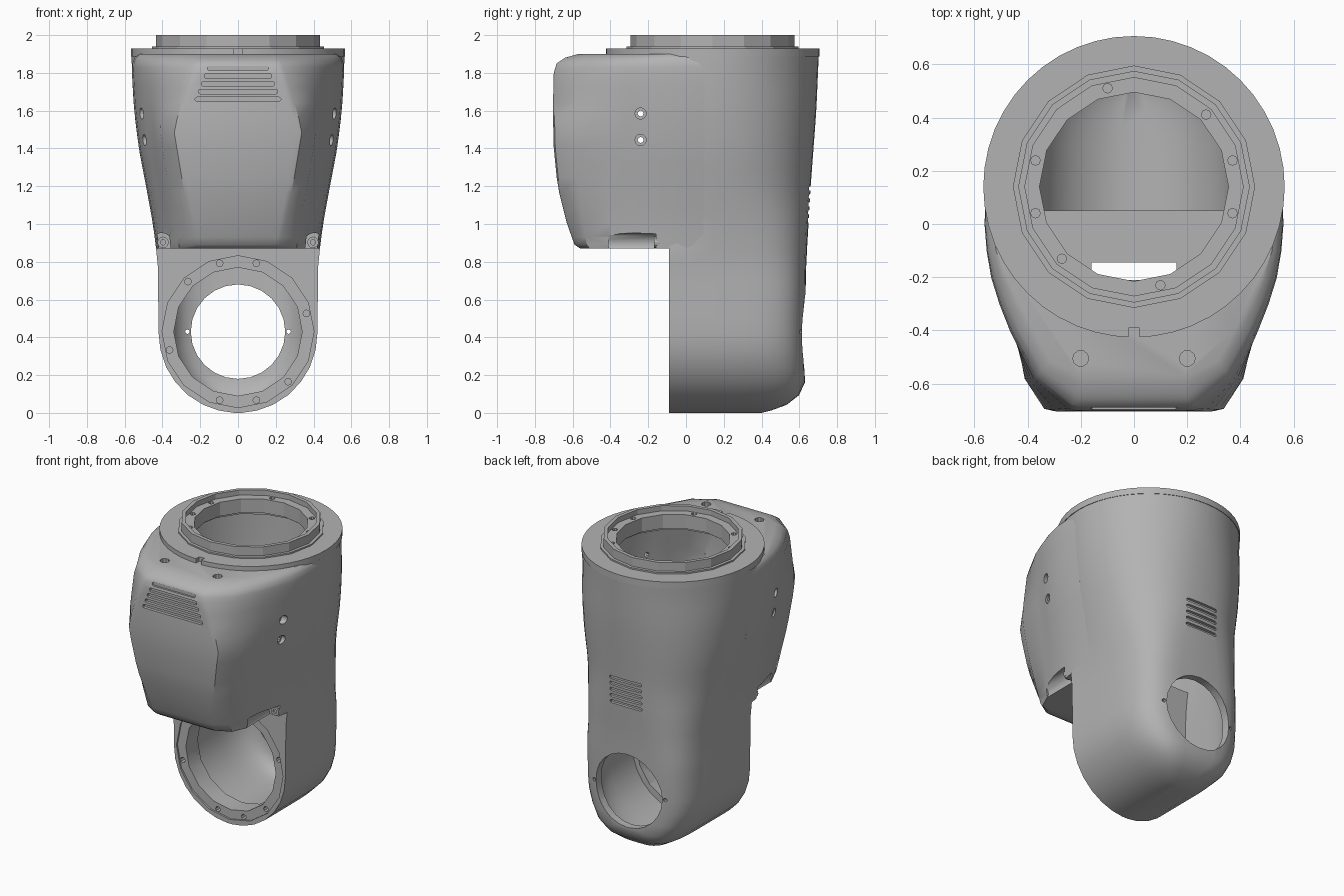
import bpy, bmesh, math

if "Cube" in bpy.data.objects:
    bpy.data.objects.remove(bpy.data.objects["Cube"])

grey = bpy.data.materials.new("housing grey")
grey.diffuse_color = (0.45, 0.45, 0.45, 1)
grey.use_nodes = True
grey.node_tree.nodes["Principled BSDF"].inputs["Base Color"].default_value = grey.diffuse_color
CY, TZ = 0.14, 0.43          # vertical axis y, height of the horizontal bore


def lerp_table(table, z):
    if z <= table[0][0]:
        return table[0][1]
    for (a, u), (b, v) in zip(table, table[1:]):
        if z <= b:
            return u + (v - u) * (z - a) / (b - a)
    return table[-1][1]


def build(name, pieces):
    """pieces: list of (rings, wrap); each becomes a closed lofted solid."""
    bm = bmesh.new()
    for rings, wrap in pieces:
        vs = [[bm.verts.new(p) for p in r] for r in rings]
        n, m = len(vs[0]), len(vs)
        for i in range(m if wrap else m - 1):
            a, b = vs[i], vs[(i + 1) % m]
            for j in range(n):
                k = (j + 1) % n
                bm.faces.new((a[j], a[k], b[k], b[j]))
        if not wrap:
            bm.faces.new(vs[0][::-1])
            bm.faces.new(vs[-1])
    bmesh.ops.recalc_face_normals(bm, faces=bm.faces)
    me = bpy.data.meshes.new(name)
    bm.to_mesh(me)
    bm.free()
    me.materials.append(grey)
    ob = bpy.data.objects.new(name, me)
    bpy.context.collection.objects.link(ob)
    return ob


def cyl(axis, c, r, a, b, n=16):
    """Cylinder along an axis, c = centre in the other two coordinates."""
    rings = []
    for t in (a, b):
        ring = []
        for i in range(n):
            q = math.tau * i / n
            p = [c[0] + r * math.cos(q), c[1] + r * math.sin(q)]
            p.insert("xyz".index(axis), t)
            ring.append(p)
        rings.append(ring)
    return rings, False


def box(x0, x1, y0, y1, z0, z1):
    return [[(x0, y0, z), (x1, y0, z), (x1, y1, z), (x0, y1, z)] for z in (z0, z1)], False


def slot(half, z, r, y0, y1):
    """Round-ended slot running along x."""
    pts = []
    for i in range(12):
        q = -math.pi / 2 + math.pi * (i % 6) / 5 + (math.pi if i > 5 else 0)
        pts.append(((half if i < 6 else -half) + r * math.cos(q), z + r * math.sin(q)))
    return [[(x, y, zz) for x, zz in pts] for y in (y0, y1)], False


# body silhouette tables
WIDTH = [(.42, .42), (.8, .425), (1, .45), (1.2, .487), (1.4, .525), (1.6, .55), (1.8, .562), (1.9, .563)]
BACK = [(0, .40), (.02, .48), (.05, .55), (.1, .605), (.16, .63), (.43, .63), (.8, .637),
        (1.2, .66), (1.6, .69), (1.9, .703)]
FRONT = [(.87, -.56), (.89, -.59), (1, -.63), (1.2, -.68), (1.4, -.70), (1.6, -.705), (1.8, -.70),
         (1.85, -.685), (1.88, -.64), (1.9, -.57)]
PANEL = [(.87, .22), (1.2, .29), (1.5, .34), (1.8, .25), (1.9, .21)]
INSET = [(1.8, 0), (1.85, .008), (1.88, .035), (1.9, .09)]
SQUARE = [(.65, 4.0), (1.15, 2.5), (1.8, 2.0)]


def body_ring(z, inset=0, front=-.09):
    r = .42 - inset
    w = lerp_table(WIDTH, z) - inset
    if z < .42:
        w = math.sqrt(max(r * r - (z - .42) ** 2, .0004))
    back = lerp_table(BACK, z) - inset - CY
    e = 2 / lerp_table(SQUARE, z)
    t = min(max((z - .87) / .08, 0), 1)      # above the step the front follows the circle
    right = []
    for y in (front, (front + CY) / 2):
        arc = math.sqrt(1 - ((CY - y) / .565) ** 2)
        right.append((w * (1 - t + t * arc), y))
    pts = list(right)
    for i in range(25):
        q = math.pi * i / 24
        c, s = math.cos(q), max(math.sin(q), 0)
        pts.append((math.copysign(abs(c) ** e, c) * w, CY + back * s ** e))
    pts += [(-x, y) for x, y in right[::-1]]
    return [(x, y, z) for x, y in pts]


def bump_ring(z, inset=0):
    w = lerp_table(WIDTH, z) - inset
    f = lerp_table(FRONT, z) + inset
    p = lerp_table(PANEL, z) - inset * .6
    k = lerp_table(INSET, z)
    c = (.83 * w - k, max(-.4, f + .14))
    half = [(p * .9, f), (p, f + .008), ((p + c[0]) / 2 + .02, (f + c[1]) / 2 - .03), c,
            (.90 * w - k * .8, -.3), (.955 * w - k * .6, -.2), (.985 * w - k * .4, -.1),
            (.999 * w - k * .4, 0), (.992 * w - k * .4, .1)]
    pts = half + [(-x, y) for x, y in half[::-1]]
    return [(x, y, z) for x, y in pts]


def levels(a, b, n):
    return [a + (b - a) * i / n for i in range(n + 1)]


low = [.42 - .42 * math.cos(math.radians(a)) for a in (3, 14, 26, 39, 52, 65, 78)]
low_in = [.42 - .368 * math.cos(math.radians(a)) for a in (4, 15, 27, 40, 52, 65, 78)]

# main shells
body = build("rear_body", [([body_ring(z) for z in low + levels(.42, .87, 5) + levels(.95, 1.9, 11)], False)])
bump = build("front_cover", [([bump_ring(z) for z in [.87, .89] + levels(.93, 1.8, 11)
                                               + [1.83, 1.85, 1.868, 1.88, 1.892, 1.9]], False)])
plate = build("top_plate", [cyl("z", (0, CY), .566, 1.887, 1.93, 48)])


# stepped collar on top
def circle(r, z, n=16):
    return [(r * math.sin(math.tau * i / n), CY + r * math.cos(math.tau * i / n), z) for i in range(n)]


collar = build("top_collar", [([circle(r, z) for r, z in (
    (.355, 1.87), (.455, 1.87), (.455, 1.94), (.435, 1.94), (.435, 2), (.41, 2), (.41, 1.965), (.355, 1.965))], True)])

# hollow interior and bores
cavity = build("cut_cavity", [([body_ring(z, .05, .05) for z in low_in + levels(.42, 1.84, 14)], False)])
cover_cavity = build("cut_cover_cavity", [([bump_ring(z, .05) for z in levels(.975, 1.84, 12)], False)])
opening = build("cut_opening", [cyl("z", (0, CY), .40, 1.8, 2.1)])
bore = build("cut_bore", [cyl("y", (0, TZ), .34, -.2, .2)])
rebate = build("cut_rebate", [cyl("y", (0, TZ), .402, -.2, -.078)])
back_bore = build("cut_back_bore", [cyl("y", (0, TZ), .25, .3, .8, 24)]
                  + [cyl("y", (s * .268, TZ), .012, .5, .8, 8) for s in (1, -1)])

# bolt holes, vents, lugs
front_bolts = build("cut_front_bolts", [
    cyl("y", (.375 * math.cos(math.radians(a)), TZ + .375 * math.sin(math.radians(a))), .018, -.15, -.04, 8)
    for a in (75, 105, 15, 135, 195, -45, -75, -105)])
top_bolts = build("cut_top_bolts", [
    cyl("z", (.383 * math.cos(math.radians(a)), CY + .383 * math.sin(math.radians(a))), .018, 1.93, 2.1, 8)
    for a in (105, 45, 15, -15, 165, 195, -135, -75)])
back_vents = build("cut_back_vents", [slot(.11, 1.02 + .042 * i, .011, .628 + .003 * i, .8) for i in range(5)])
front_vents = build("cut_front_vents", [slot(.215 - .016 * i, 1.66 + .041 * i, .012, -.8, -.683) for i in range(5)])
cover_holes = build("cut_cover_holes",
                    [cyl("z", (s * .2, -.505), .03, 1.865, 2, 10) for s in (1, -1)]
                    + [cyl("x", (-.24, z), .03, s * .475, s * .7, 12) for s in (1, -1) for z in (1.445, 1.585)]
                    + [cyl("y", (s * .405, .895), .058, -.41, -.16, 16) for s in (1, -1)]
                    + [box(-.16, .16, -.21, -.145, .8, 1.05)])
through = build("cut_through", [cyl("x", (-.24, z), .016, -.8, .8, 8) for z in (1.445, 1.585)])
notch = build("cut_notch", [box(-.02, .02, -.5, -.39, 1.8, 2)])

# screw lugs in the lower corners of the cover
for s, side in ((1, "right"), (-1, "left")):
    build("screw_lug_" + side, [([[(s * .397 + r * math.cos(math.tau * i / 12), y, .903 + r * math.sin(math.tau * i / 12))
                                   for i in range(12)] for r, y in
                                  ((.03, -.10), (.03, -.17), (.014, -.17), (.014, -.11))], True)])

cuts = {
    body: [cavity, cover_cavity, opening, bore, rebate, back_bore, front_bolts, back_vents],
    bump: [cavity, cover_cavity, opening, cover_holes, through, front_vents],
    plate: [opening, notch],
    collar: [top_bolts],
}
for ob, cutters in cuts.items():
    bpy.context.view_layer.objects.active = ob
    for c in cutters:
        m = ob.modifiers.new("cut", "BOOLEAN")
        m.operation, m.solver, m.object = "DIFFERENCE", "EXACT", c
        bpy.ops.object.modifier_apply(modifier=m.name)
for ob in list(bpy.data.objects):
    if ob.name.startswith("cut_"):
        bpy.data.objects.remove(ob)

# smooth the shells, keep the collar faceted
for ob in (body, bump, plate):
    bpy.ops.object.select_all(action="DESELECT")
    ob.select_set(True)
    bpy.context.view_layer.objects.active = ob
    bpy.ops.object.shade_smooth_by_angle(angle=math.radians(35))
